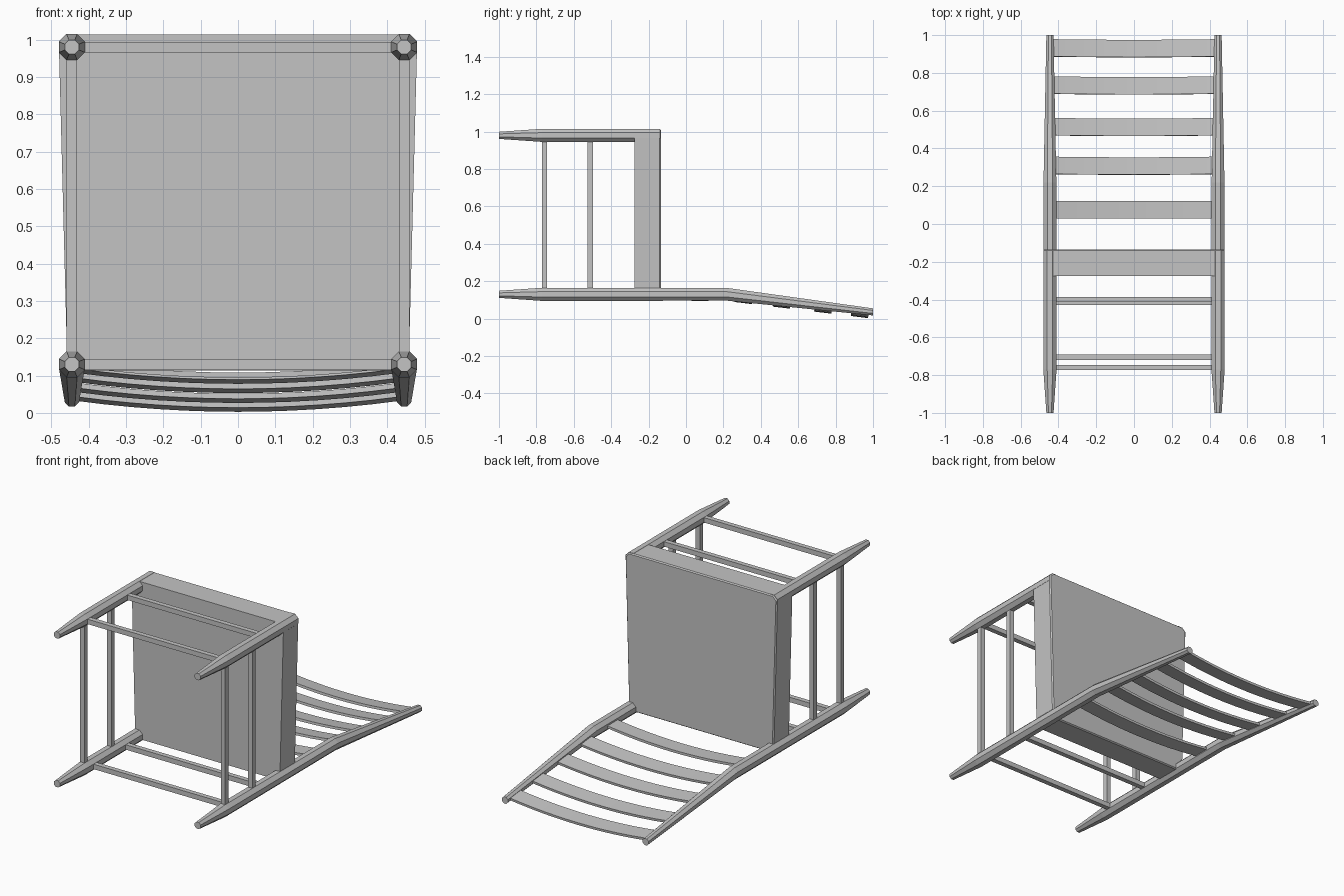
import bpy, bmesh, math
from mathutils import Vector

if "Cube" in bpy.data.objects:
    bpy.data.objects.remove(bpy.data.objects["Cube"])

GREY = (0.55, 0.55, 0.55, 1)
grey = bpy.data.materials.new("plain grey")
grey.use_nodes = True
grey.diffuse_color = GREY
grey.node_tree.nodes["Principled BSDF"].inputs["Base Color"].default_value = GREY

LEG_X, FRONT_Z, BACK_Z = 0.445, 0.98, 0.13
BEND_Y, END_Z = 0.22, 0.036            # where the back leans, and its far end
SLOPE = (END_Z - BACK_Z) / (1 - BEND_Y)


def loft(name, rings):
    """Skin a list of equal rings and cap both ends."""
    bm = bmesh.new()
    loops = [[bm.verts.new(p) for p in ring] for ring in rings]
    n = len(loops[0])
    for a, b in zip(loops, loops[1:]):
        for i in range(n):
            bm.faces.new((a[i], a[(i + 1) % n], b[(i + 1) % n], b[i]))
    bm.faces.new(loops[0])
    bm.faces.new(loops[-1])
    bmesh.ops.recalc_face_normals(bm, faces=bm.faces)
    mesh = bpy.data.meshes.new(name)
    bm.to_mesh(mesh)
    bm.free()
    mesh.materials.append(grey)
    obj = bpy.data.objects.new(name, mesh)
    bpy.context.collection.objects.link(obj)
    return obj


def leg(name, x, stations):
    """Octagonal leg along y; stations are (y, z, half width)."""
    rings = []
    for y, z, half in stations:
        r = half / math.cos(math.pi / 8)
        angles = [math.pi / 8 + k * math.pi / 4 for k in range(8)]
        rings.append([(x + r * math.cos(a), y, z + r * math.sin(a)) for a in angles])
    return loft(name, rings)


def rung(name, start, end, half=0.014):
    """Square bar between two points, along x or z."""
    start, end = Vector(start), Vector(end)
    side = Vector((0, 1, 0))
    up = (end - start).normalized().cross(side)
    corners = [(-1, -1), (1, -1), (1, 1), (-1, 1)]
    return loft(name, [[p + half * (a * side + b * up) for a, b in corners]
                       for p in (start, end)])


def back_z(y):
    return BACK_Z + SLOPE * max(0, y - BEND_Y)


# Legs and side rungs, mirrored
for side, s in (("left", 1), ("right", -1)):
    x = s * LEG_X
    leg(f"front_leg_{side}", x, [(-1, FRONT_Z, 0.019), (-0.77, FRONT_Z, 0.035),
                                 (-0.14, FRONT_Z, 0.035)])
    leg(f"back_leg_{side}", x, [(-1, BACK_Z, 0.019), (-0.77, BACK_Z, 0.035),
                                (BEND_Y, BACK_Z, 0.034), (1, END_Z, 0.019)])
    for label, y in (("lower", -0.757), ("upper", -0.512)):
        rung(f"side_rung_{label}_{side}", (x, y, BACK_Z), (x, y, FRONT_Z))

# Cross rungs at the front and the back
for name, y, z in (("front_rung_lower", -0.76, FRONT_Z), ("front_rung_upper", -0.40, FRONT_Z),
                   ("back_rung_lower", -0.705, BACK_Z), ("back_rung_upper", -0.414, BACK_Z)):
    rung(name, (-LEG_X, y, z), (LEG_X, y, z))

# Seat: tapered block with cut front corners and a softened upper edge
half_outline = [(0.457, 0.113), (0.48, 0.993), (0.46, 1.014)]
outline = half_outline + [(-x, z) for x, z in reversed(half_outline)]
rings = []
for y, inset in ((-0.275, 1), (-0.141, 1), (-0.134, 0.988)):
    rings.append([(x * inset, y, 0.56 + (z - 0.56) * inset) for x, z in outline])
loft("seat", rings)

# Curved back slats, leaning with the back legs
SAG, THICK, WIDTH, STEPS = 0.029, 0.014, 0.092, 12
for number, y in enumerate((0.075, 0.31, 0.515, 0.735, 0.932), 1):
    tilt = math.atan(SLOPE) if y > BEND_Y else 0
    along = Vector((0, math.cos(tilt), math.sin(tilt)))
    normal = Vector((0, -math.sin(tilt), math.cos(tilt)))
    rings = []
    for i in range(STEPS + 1):
        t = 2 * i / STEPS - 1
        centre = Vector((0.43 * t, y, back_z(y))) - normal * SAG * (1 - t * t)
        rings.append([centre + along * a * WIDTH / 2 + normal * b * THICK / 2
                      for a, b in ((-1, -1), (1, -1), (1, 1), (-1, 1))])
    slat = loft(f"back_slat_{number}", rings)
    for face in slat.data.polygons:
        face.use_smooth = len(face.vertices) == 4 and abs(face.normal.x) < 0.5
    bpy.ops.object.select_all(action='DESELECT')
    slat.select_set(True)
    bpy.context.view_layer.objects.active = slat
    bpy.ops.object.shade_smooth_by_angle(angle=math.radians(30))
